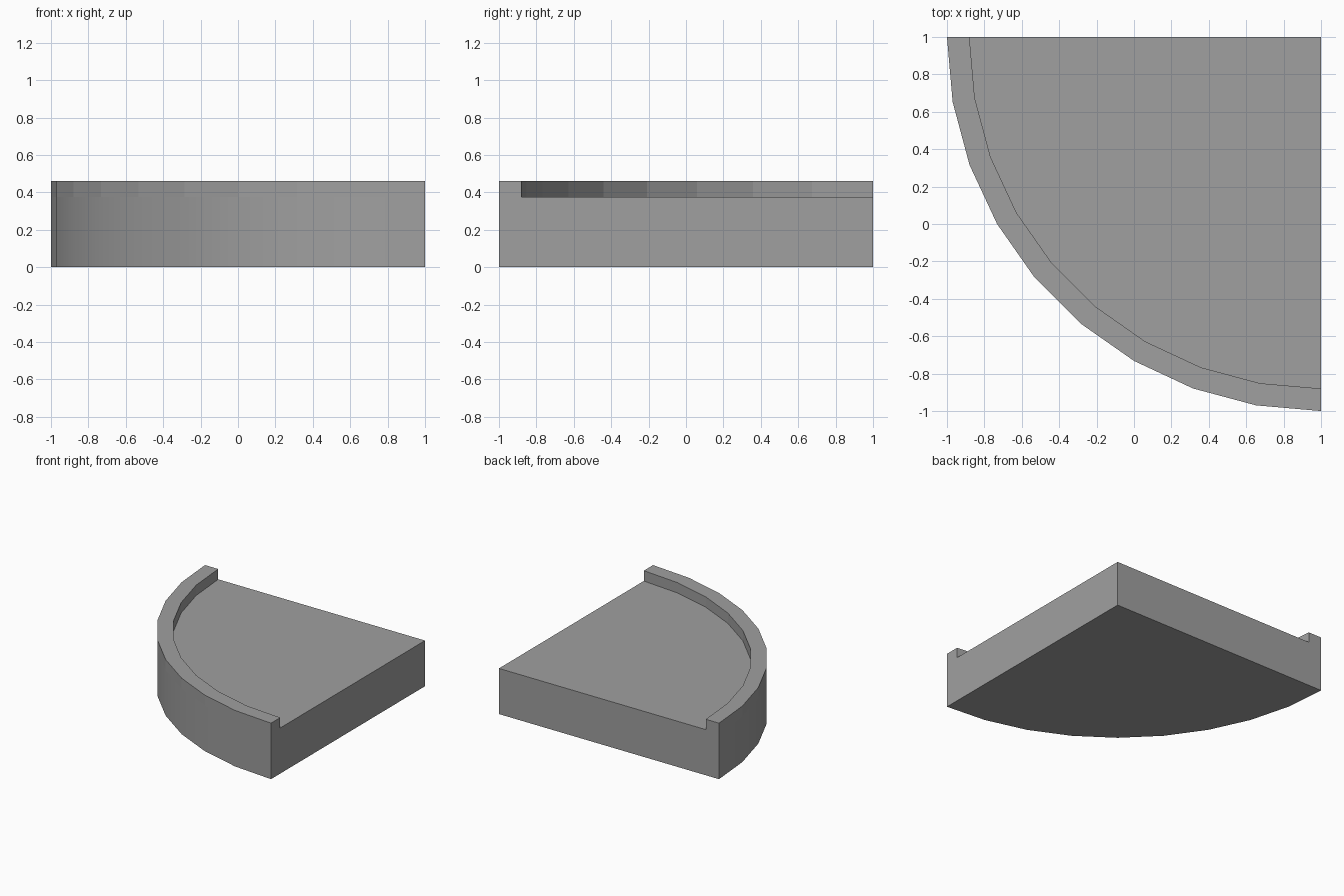
import bpy, bmesh, math

if "Cube" in bpy.data.objects:
    bpy.data.objects.remove(bpy.data.objects["Cube"])

SEGMENTS = 9                      # ten degrees each
OUTER, INNER = 2.0, 1.88
FLOOR_Z, RIM_Z = 0.375, 0.46

grey = bpy.data.materials.new("plain_grey")
grey.diffuse_color = (0.35, 0.35, 0.35, 1)
grey.use_nodes = True
grey.node_tree.nodes["Principled BSDF"].inputs["Base Color"].default_value = grey.diffuse_color

bm = bmesh.new()


def arc(radius, z):
    """Quarter arc around the square corner at (1, 1)."""
    verts = []
    for i in range(SEGMENTS + 1):
        a = math.pi + i * math.pi / 2 / SEGMENTS
        verts.append(bm.verts.new((1 + radius * math.cos(a), 1 + radius * math.sin(a), z)))
    return verts


def strip(lower, upper, smooth=False):
    for i in range(SEGMENTS):
        f = bm.faces.new((lower[i], lower[i + 1], upper[i + 1], upper[i]))
        f.smooth = smooth


bottom = arc(OUTER, 0)
mid = arc(OUTER, FLOOR_Z)
top = arc(OUTER, RIM_Z)
rim_in = arc(INNER, RIM_Z)
floor = arc(INNER, FLOOR_Z)
corner_low = bm.verts.new((1, 1, 0))
corner_high = bm.verts.new((1, 1, FLOOR_Z))

# Curved wall (smooth below, flat at the rim), rim top and inner wall
strip(bottom, mid, True)
strip(mid, top)
strip(top, rim_in)
strip(rim_in, floor)

# Recessed floor and underside
bm.faces.new(floor + [corner_high])
bm.faces.new(bottom + [corner_low])

# Two straight sides with the rim ends
for i in (0, SEGMENTS):
    bm.faces.new((corner_low, bottom[i], mid[i], floor[i], corner_high))
    bm.faces.new((mid[i], top[i], rim_in[i], floor[i]))

bmesh.ops.recalc_face_normals(bm, faces=bm.faces[:])
mesh = bpy.data.meshes.new("quarter_round_tray")
bm.to_mesh(mesh)
bm.free()
mesh.materials.append(grey)
tray = bpy.data.objects.new("quarter_round_tray", mesh)
bpy.context.collection.objects.link(tray)
